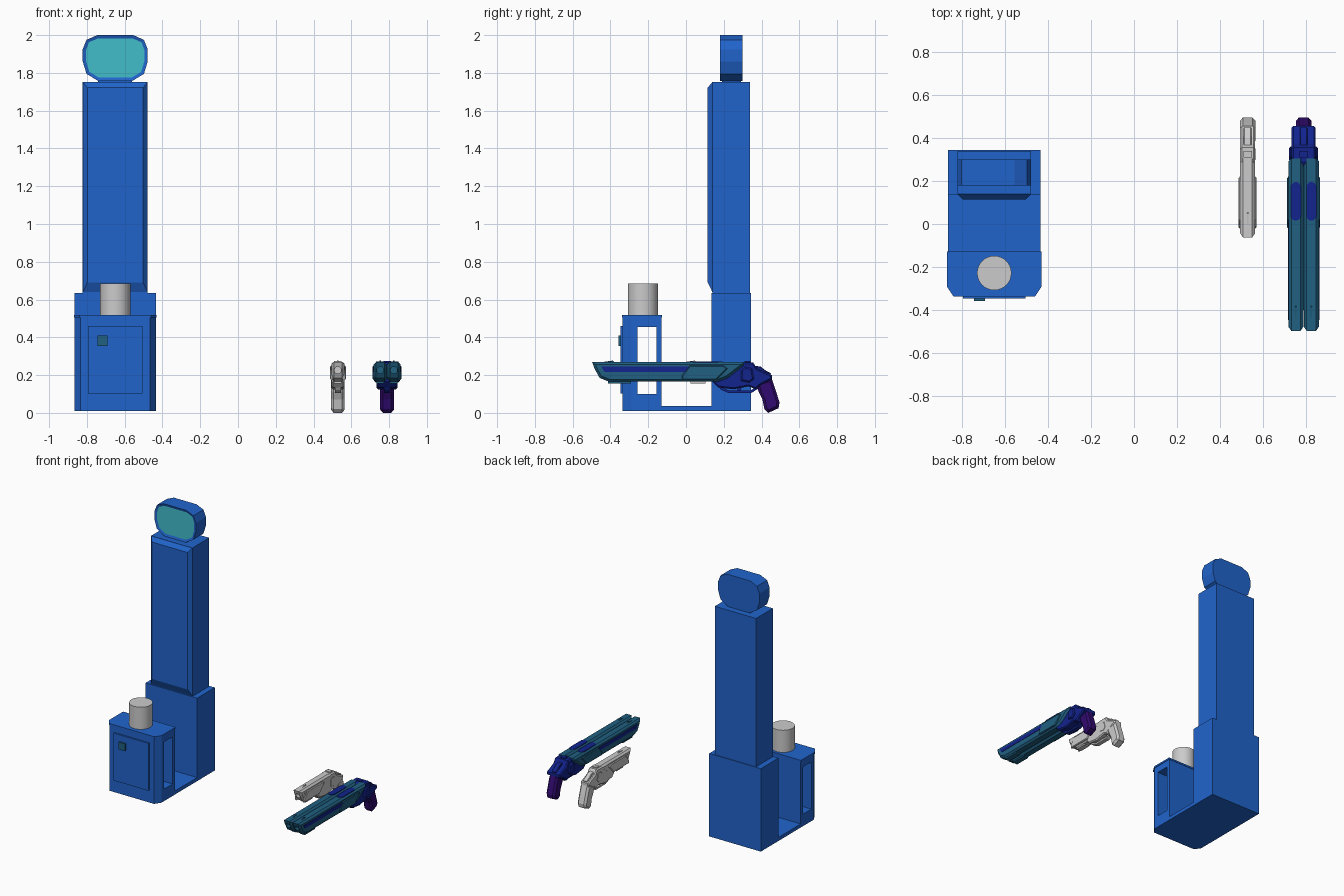
import bpy, bmesh, math
from mathutils import Vector

if "Cube" in bpy.data.objects:
    bpy.data.objects.remove(bpy.data.objects["Cube"])


def material(name, rgb):
    m = bpy.data.materials.new(name)
    m.diffuse_color = (*rgb, 1)
    m.use_nodes = True
    m.node_tree.nodes["Principled BSDF"].inputs["Base Color"].default_value = m.diffuse_color
    return m


BLUE = material("blue", (0.015, 0.127, 0.6))
SCREEN = material("screen", (0.054, 0.51, 0.6))
TEAL = material("teal", (0.014, 0.115, 0.22))
NAVY = material("navy", (0.006, 0.017, 0.27))
PURPLE = material("purple", (0.03, 0.003, 0.156))


def prism(name, pts, axis, lo, hi, mat=None, bevel=0.0):
    """Extrude a 2D outline along an axis: x uses (y,z), y uses (x,z), z uses (x,y)."""
    place = {"x": lambda p, t: (t, p[0], p[1]),
             "y": lambda p, t: (p[0], t, p[1]),
             "z": lambda p, t: (p[0], p[1], t)}[axis]
    bm = bmesh.new()
    a = [bm.verts.new(place(p, lo)) for p in pts]
    b = [bm.verts.new(place(p, hi)) for p in pts]
    n = len(pts)
    caps = [bm.faces.new(a), bm.faces.new(b[::-1])]
    for i in range(n):
        bm.faces.new((a[i], b[i], b[(i + 1) % n], a[(i + 1) % n]))
    bmesh.ops.recalc_face_normals(bm, faces=bm.faces)
    if bevel:  # chamfer the two outlines only
        edges = list({e for f in caps for e in f.edges})
        bmesh.ops.bevel(bm, geom=edges, offset=bevel, segments=1, affect='EDGES')
    me = bpy.data.meshes.new(name)
    bm.to_mesh(me)
    bm.free()
    ob = bpy.data.objects.new(name, me)
    bpy.context.collection.objects.link(ob)
    if mat:
        me.materials.append(mat)
    return ob


def box(name, x, y, z, mat=None):
    return prism(name, [(x[0], y[0]), (x[1], y[0]), (x[1], y[1]), (x[0], y[1])], "z", *z, mat)


def cylinder(name, r, depth, loc, rot=(0, 0, 0), mat=None, n=32):
    bpy.ops.mesh.primitive_cylinder_add(vertices=n, radius=r, depth=depth, location=loc, rotation=rot)
    ob = bpy.context.object
    ob.name = name
    if mat:
        ob.data.materials.append(mat)
    bpy.ops.object.shade_smooth_by_angle(angle=math.radians(35))
    return ob


def cut(ob, cutter):
    """Subtract the cutter, then remove it."""
    mod = ob.modifiers.new("cut", 'BOOLEAN')
    mod.operation, mod.object, mod.solver = 'DIFFERENCE', cutter, 'EXACT'
    bpy.context.view_layer.objects.active = ob
    bpy.ops.object.modifier_apply(modifier=mod.name)
    bpy.data.objects.remove(cutter)


# ---- Machine: lower cabinet, floor and column
CX = -0.65
box("rear_cabinet", (CX - .215, CX + .215), (.135, .345), (.01, .635), BLUE)
box("floor_plate", (CX - .215, CX + .215), (-.14, .14), (.01, .037), BLUE)
box("column", (CX - .172, CX + .172), (.14, .34), (.63, 1.753), BLUE)

# chamfered panel on the column front
panel = box("column_panel", (CX - .172, CX + .172), (.115, .141), (.637, 1.753), BLUE)
for v in panel.data.vertices:
    if v.co.y < .12:
        v.co.x = CX + math.copysign(.148, v.co.x - CX)
        v.co.z = .69 if v.co.z < 1 else 1.722

# head with a recessed screen
half = [(.09, 1.757), (.152, 1.795), (.172, 1.86), (.172, 1.925), (.152, 1.975), (.095, 2.0)]
outline = [(CX + x, z) for x, z in half] + [(CX - x, z) for x, z in half[::-1]]
head = prism("head", outline, "y", .18, .30, BLUE)
head.data.materials.append(SCREEN)
bm = bmesh.new()
bm.from_mesh(head.data)
front = min(bm.faces, key=lambda f: f.calc_center_median().y)
bmesh.ops.inset_region(bm, faces=[front], thickness=.018, depth=0)
for v in front.verts:
    v.co.y += .006
front.material_index = 1
bm.to_mesh(head.data)
bm.free()
box("neck", (CX - .09, CX + .09), (.19, .29), (1.745, 1.765), BLUE)


# ---- Machine: front pedestal with a window through it
def plan(w, y0, y1):
    return [(CX - w, y1), (CX - w, y0 + .045), (CX - w + .03, y0),
            (CX + w - .03, y0), (CX + w, y0 + .045), (CX + w, y1)]


pedestal = prism("pedestal", plan(.215, -.335, -.13), "z", .01, .51, BLUE)
cut(pedestal, box("window_cutter", (CX - .4, CX + .4), (-.257, -.156), (.10, .455)))
prism("pedestal_top", plan(.219, -.338, -.127), "z", .505, .518, BLUE)
box("front_panel", (CX - .145, CX + .145), (-.347, -.33), (.103, .46), BLUE)
box("button", (CX - .095, CX - .042), (-.358, -.34), (.355, .41), TEAL)
cylinder("canister", .08, .17, (CX, -.228, .6))


# ---- Handguns: the same frame and grip under one or two barrels
GRIP = [(.37, .165), (.455, .18), (.475, .12), (.495, .055), (.49, .025), (.435, .0),
        (.415, .02), (.405, .07), (.385, .11)]
FRAME = [(.14, .165), (.20, .215), (.29, .268), (.355, .268), (.375, .235), (.42, .215),
         (.455, .2), (.455, .178), (.39, .145), (.37, .125), (.33, .14), (.25, .125), (.17, .135)]
GUARD = [(.165, .15), (.185, .122), (.225, .105), (.345, .105), (.385, .13), (.37, .135),
         (.34, .118), (.23, .118), (.2, .13), (.185, .155)]
HAMMER = [(.36, .22), (.36, .25), (.395, .245), (.425, .222), (.45, .21), (.44, .19)]


def handgun(tag, cx, barrels, muzzle, width, body=None, frame=None, grip=None):
    n = len(barrels)
    w = width / 2
    prism(tag + "_grip", GRIP, "x", cx - .036, cx + .036, grip, .014)
    prism(tag + "_frame", FRAME, "x", cx - w * .62 - .012, cx + w * .62 + .012, frame, .008)
    prism(tag + "_trigger_guard", GUARD, "x", cx - .016, cx + .016, frame)
    prism(tag + "_trigger", [(.27, .14), (.295, .14), (.29, .12), (.275, .113)], "x",
          cx - .007, cx + .007, frame)
    prism(tag + "_hammer", HAMMER, "x", cx - .018, cx + .018, frame, .004)
    # recoil shield behind the barrels
    prism(tag + "_shield", [(.29, .17), (.29, .225), (.315, .245), (.35, .235), (.36, .18), (.335, .16)],
          "x", cx - w * .9 - .004, cx + w * .9 + .004, frame, .008)
    side = [(muzzle, .27), (muzzle + .012, .235), (muzzle + .04, .185), (muzzle + .09, .165),
            (.17, .165), (.22, .185), (.305, .25), (.305, .27)]
    for i, bx in enumerate(barrels):
        k = f"{tag}_barrel_{i + 1}"
        b = prism(k, side, "x", bx - .0345, bx + .0345, body, .013)
        cut(b, cylinder("bore_cutter", .018, .2, (bx, muzzle + .04, .226), (math.pi / 2, 0, 0), n=16))
        # front sight and underside lug
        prism(k + "_sight", [(muzzle + .03, .266), (muzzle + .11, .277), (muzzle + .12, .266)],
              "x", bx - .004, bx + .004, body)
        box(k + "_lug", (bx - .02, bx + .02), (muzzle + .085, muzzle + .165 + .04 * (n - 1)),
            (.155, .17), body)
    # strips and cheek plates, mirrored left and right
    for s, word in ((-1, "left"), (1, "right")):
        x0, x1 = sorted((cx + s * (w - .01), cx + s * (w + .002)))
        prism(f"{tag}_{word}_strip", [(muzzle + .05, .245), (muzzle + .065, .217), (.0, .217), (.02, .245)],
              "x", x0, x1, frame)
        x0, x1 = sorted((cx + s * (w - .014), cx + s * (w + .006)))
        prism(f"{tag}_{word}_cheek", [(-.02, .175), (-.02, .2), (.02, .25), (.2, .25), (.22, .235),
                                      (.16, .175)], "x", x0, x1, body, .005)
    # rear sight
    box(tag + "_rear_sight", (cx - .02, cx + .02), (.31, .34), (.262, .275), frame)


handgun("small_gun", .5285, [.5285], -.062, .072)
handgun("large_gun", .789, [.753, .825], -.497, .142, TEAL, NAVY, PURPLE)

# long oval inlays on top of the large gun
for i, bx in enumerate((.753, .825)):
    oval = [(bx + .024 * math.cos(t), .105 + math.copysign(.062, math.sin(t)) + .028 * math.sin(t))
            for t in (math.pi * (j + .5) / 8 for j in range(16))]
    prism(f"large_gun_inlay_{i + 1}", oval, "z", .26, .273, NAVY)
# rib joining the two barrels
box("large_gun_rib", (.78, .798), (-.4, .28), (.18, .255), TEAL)
